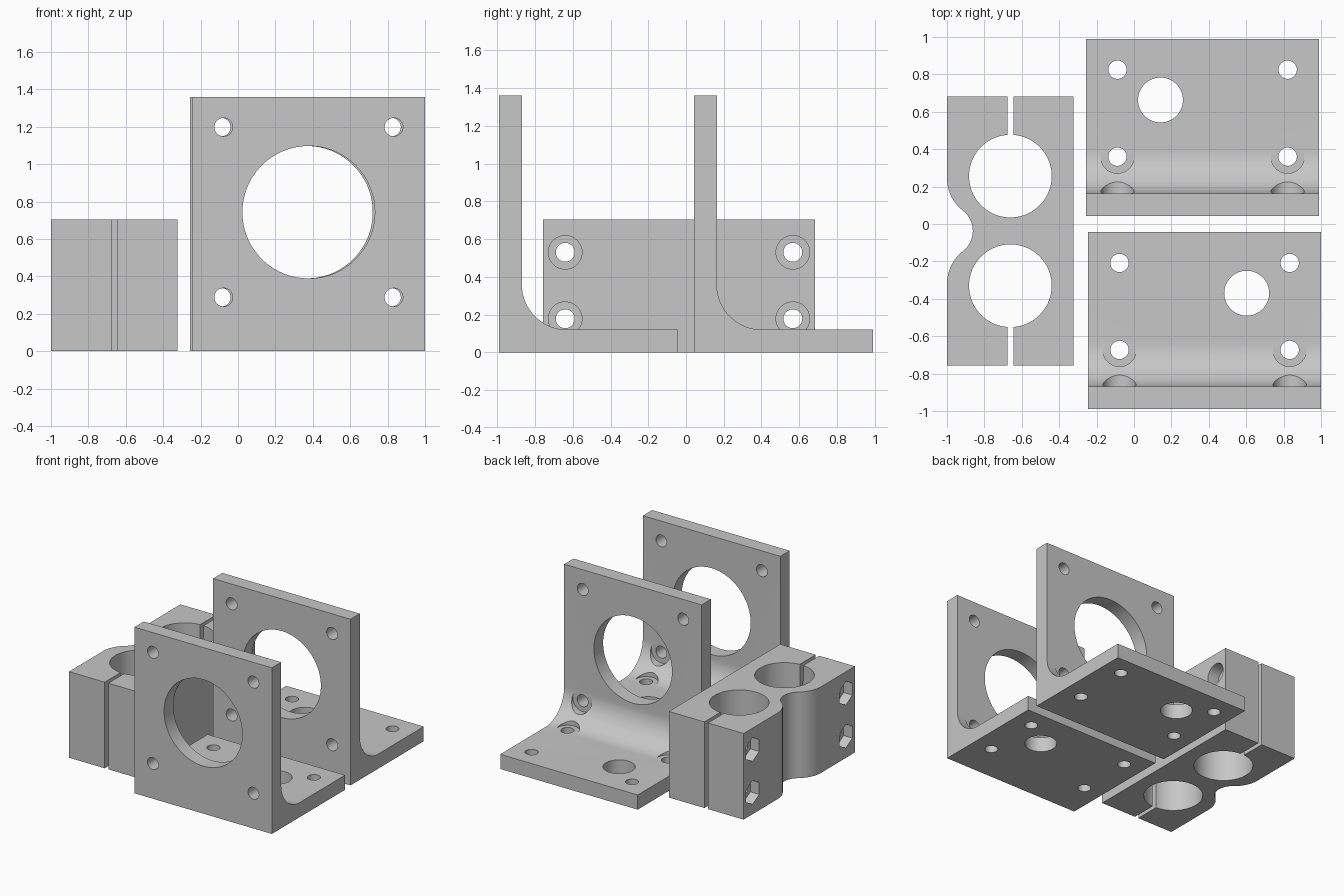
import bpy, bmesh, math
from mathutils import Matrix, Vector

cube = bpy.data.objects.get("Cube")
if cube:
    bpy.data.objects.remove(cube, do_unlink=True)

grey = bpy.data.materials.new("plain_grey")
grey.use_nodes = True
grey.diffuse_color = (0.57, 0.57, 0.57, 1)
grey.node_tree.nodes["Principled BSDF"].inputs["Base Color"].default_value = (0.57, 0.57, 0.57, 1)


def make_object(name, bm):
    bm.normal_update()
    bmesh.ops.recalc_face_normals(bm, faces=bm.faces)
    mesh = bpy.data.meshes.new(name)
    bm.to_mesh(mesh)
    bm.free()
    mesh.materials.append(grey)
    obj = bpy.data.objects.new(name, mesh)
    bpy.context.collection.objects.link(obj)
    return obj


def prism(name, points, direction):
    """Extrude a closed outline along a direction."""
    bm = bmesh.new()
    bottom = [bm.verts.new(p) for p in points]
    top = [bm.verts.new(Vector(p) + Vector(direction)) for p in points]
    bm.faces.new(bottom)
    bm.faces.new(top[::-1])
    for i in range(len(points)):
        j = i - 1
        bm.faces.new((bottom[i], bottom[j], top[j], top[i]))
    return make_object(name, bm)


def rod(start, axis, length, radius, sides=64):
    """Cylinder cutter starting at a point and running along an axis."""
    axis = Vector(axis)
    turn = axis.to_track_quat('Z', 'Y').to_matrix().to_4x4()
    place = Matrix.Translation(Vector(start)) @ turn
    ring = [place @ Vector((x, y, 0)) for x, y in arc(0, 0, radius, 0, 360, sides)[:-1]]
    return prism("cutter", ring, axis * length)


def box(low, high):
    x0, y0, z0 = low
    x1, y1, z1 = high
    return prism("cutter", [(x0, y0, z0), (x1, y0, z0), (x1, y1, z0), (x0, y1, z0)],
                 (0, 0, z1 - z0))


def arc(cx, cy, radius, a0, a1, steps=20):
    angles = [math.radians(a0 + (a1 - a0) * i / steps) for i in range(steps + 1)]
    return [(cx + radius * math.cos(a), cy + radius * math.sin(a)) for a in angles]


def carve(obj, cutters):
    """Subtract all cutters, bake the result and remove the helpers."""
    for c in cutters:
        c.hide_render = True
        mod = obj.modifiers.new("cut", 'BOOLEAN')
        mod.operation = 'DIFFERENCE'
        mod.solver = 'EXACT'
        mod.object = c
    bpy.context.view_layer.update()
    graph = bpy.context.evaluated_depsgraph_get()
    mesh = bpy.data.meshes.new_from_object(obj.evaluated_get(graph))
    obj.modifiers.clear()
    obj.data = mesh
    mesh.materials.clear()
    mesh.materials.append(grey)
    for c in cutters:
        bpy.data.objects.remove(c, do_unlink=True)
    bpy.ops.object.select_all(action='DESELECT')
    obj.select_set(True)
    bpy.context.view_layer.objects.active = obj
    bpy.ops.object.shade_smooth_by_angle(angle=math.radians(30))


# Motor brackets: filleted L profile with bores and screw holes
WALL, FILLET = 0.12, 0.24
WIDTH, DEPTH, HEIGHT = 1.245, 0.947, 1.36


def bracket(name, mid_x, y0, side):
    centre = WALL + FILLET
    outline = [(0, 0), (DEPTH, 0), (DEPTH, WALL)]
    outline += arc(centre, centre, FILLET, 270, 180)
    outline += [(WALL, HEIGHT), (0, HEIGHT)]
    body = prism(name, [(mid_x - WIDTH / 2, y0 + y, z) for y, z in outline], (WIDTH, 0, 0))
    along_y, up = (0, 1, 0), (0, 0, 1)
    cutters = [rod((mid_x, y0 - 0.1, 0.743), along_y, 0.6, 0.354, 96),
               rod((mid_x + side * 0.225, y0 + 0.62, -0.1), up, 0.4, 0.12)]
    for s in (-1, 1):
        x = mid_x + s * 0.455
        for z in (0.288, 1.198):
            cutters.append(rod((x, y0 - 0.1, z), along_y, 0.4, 0.049, 48))
        for y in (0.317, 0.782):
            cutters.append(rod((x, y0 + y, -0.1), up, 0.4, 0.049, 48))
        # Screw head clearances in the fillet
        cutters.append(rod((x, y0 + WALL + 0.001, 0.288), along_y, 0.3, 0.089, 48))
        cutters.append(rod((x, y0 + 0.317, WALL + 0.001), up, 0.3, 0.089, 48))
    carve(body, cutters)


bracket("front_bracket", 0.3775, -0.99, 1)
bracket("rear_bracket", 0.3665, 0.043, -1)

# Shaft clamp: block with a waist on its outer side
MID_Y, TOP = -0.037, 0.705
X0, X1, HALF = -1.0, -0.323, 0.72
ROUND, WAIST, SHIFT = 0.221, 0.138, 0.283
lean = math.degrees(math.atan2(SHIFT, ROUND))
side = [(X1, HALF), (X0, HALF)]
side += arc(X0 + ROUND, SHIFT, ROUND, 180, 180 + lean)
side += arc(X0, 0, WAIST, lean, 0)[1:]
outline = side + [(x, -y) for x, y in reversed(side[:-1])]
clamp = prism("shaft_clamp", [(x, MID_Y + y, 0) for x, y in outline], (0, 0, TOP))

cutters = []
for s in (-1, 1):
    bore_y = MID_Y + s * 0.293
    end_y = MID_Y + s * (HALF + 0.1)
    cutters.append(rod((-0.661, bore_y, -0.1), (0, 0, 1), 1, 0.221, 96))
    cutters.append(box((-0.677, min(bore_y, end_y), -0.1), (-0.645, max(bore_y, end_y), 0.9)))
    # Screw holes with round head recesses and hexagonal nut pockets
    for z in (0.178, 0.53):
        y = MID_Y + s * 0.603
        cutters.append(rod((X0 - 0.1, y, z), (1, 0, 0), 0.9, 0.05, 48))
        cutters.append(rod((X1 - 0.1, y, z), (1, 0, 0), 0.2, 0.089, 48))
        hexagon = [(X0 - 0.1, y + 0.097 * math.sin(i * math.pi / 3),
                    z + 0.097 * math.cos(i * math.pi / 3)) for i in range(6)]
        cutters.append(prism("cutter", hexagon, (0.18, 0, 0)))
carve(clamp, cutters)
